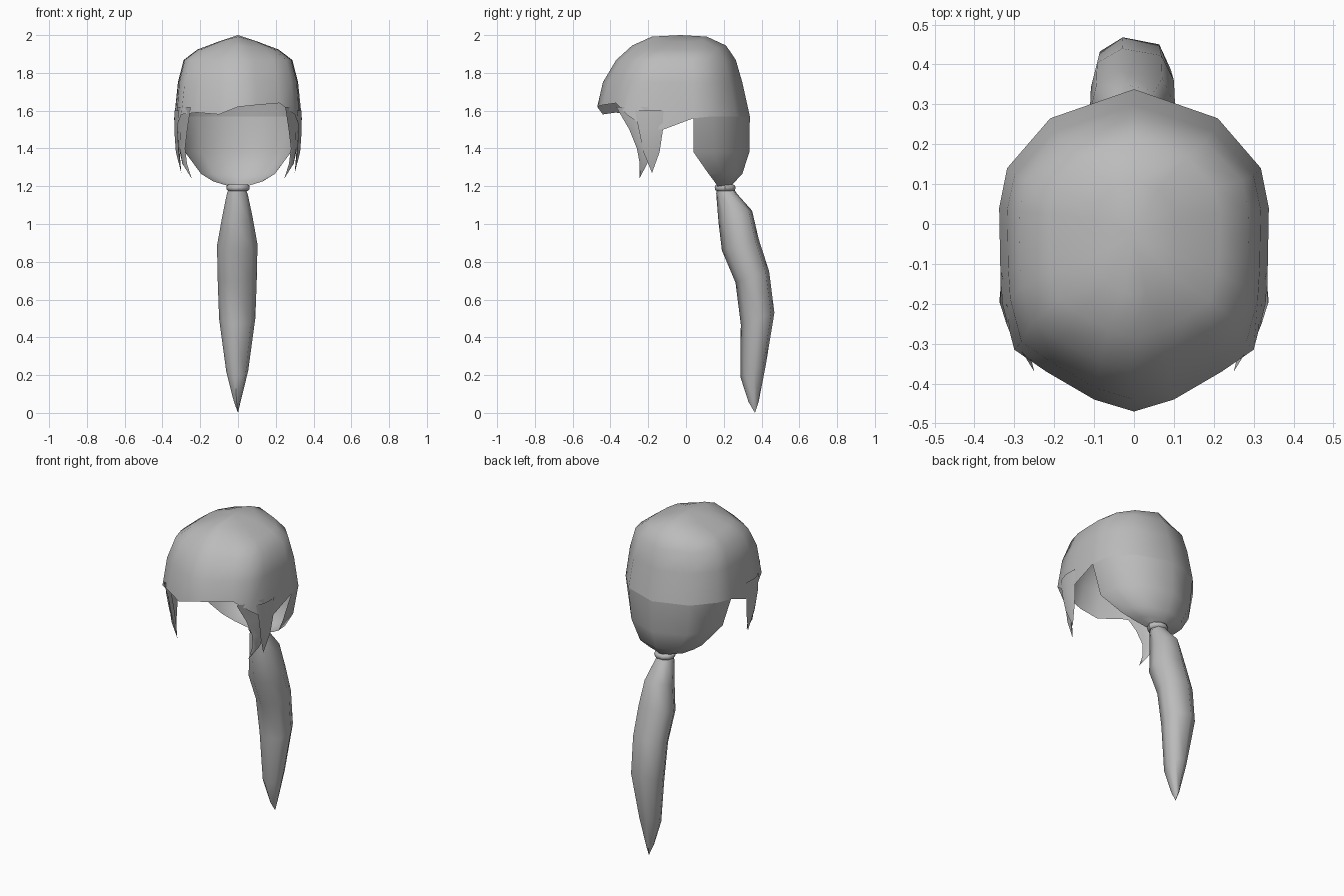
import bpy, bmesh, math

if "Cube" in bpy.data.objects:
    bpy.data.objects.remove(bpy.data.objects["Cube"])

grey = bpy.data.materials.new("hair_grey")
grey.diffuse_color = (0.5, 0.5, 0.5, 1)
grey.use_nodes = True
grey.node_tree.nodes["Principled BSDF"].inputs["Base Color"].default_value = grey.diffuse_color


def make(name, rows, closed=True, angle=50):
    """Skin consecutive rows of points; a one-point row closes as a fan."""
    bm = bmesh.new()
    vs = [[bm.verts.new(p) for p in r] for r in rows]
    for a, b in zip(vs, vs[1:]):
        n = max(len(a), len(b))
        for i in range(n if closed else n - 1):
            j = (i + 1) % n
            quad = [a[i % len(a)], a[j % len(a)], b[j % len(b)], b[i % len(b)]]
            bm.faces.new(list(dict.fromkeys(quad)))
    bmesh.ops.recalc_face_normals(bm, faces=bm.faces)
    me = bpy.data.meshes.new(name)
    bm.to_mesh(me)
    bm.free()
    ob = bpy.data.objects.new(name, me)
    bpy.context.collection.objects.link(ob)
    me.materials.append(grey)
    bpy.ops.object.select_all(action='DESELECT')
    ob.select_set(True)
    bpy.context.view_layer.objects.active = ob
    bpy.ops.object.shade_smooth_by_angle(angle=math.radians(angle))
    return ob


# Cap: rim outline, front to back on the right, then back to front on the left
right = [(0, -.47, 1.62), (.1, -.44, 1.63), (.22, -.37, 1.64), (.30, -.315, 1.58),
         (.33, -.2, 1.5), (.335, -.12, 1.5), (.338, .04, 1.56),
         (.318, .14, 1.57), (.21, .265, 1.57), (0, .338, 1.57)]
left = [(-x, y, z - (.05 if .05 < x < .25 and y < 0 else 0)) for x, y, z in right[1:-1]]
rim = right + left[::-1]


def ring(z, w, front, back, slope=0):
    return [(x * w / .338, y * (front / .47 if y < 0 else back / .338),
             z - slope * abs(x * w / .338)) for x, y, _ in rim]


make("hair_cap", [rim,
                  ring(1.75, .318, .44, .298),
                  ring(1.868, .288, .37, .264),
                  ring(1.945, .215, .285, .212, .1),
                  ring(1.992, .10, .18, .11, .25),
                  [(0, -.03, 2.0)]], angle=60)

# Back panel: hangs from the cap and gathers at the band
back_rows = []
for z, pts in [(None, right[6:]),
               (1.38, [(.28, .04), (.275, .15), (.19, .265), (0, .335)]),
               (1.265, [(.195, .12), (.19, .19), (.13, .265), (0, .298)]),
               (1.225, [(.13, .15), (.12, .2), (.08, .24), (0, .26)]),
               (1.195, [(.03, .17), (.03, .2), (.02, .22), (0, .23)])]:
    half = [(p[0], p[1], z or p[2]) for p in pts]
    back_rows.append(half + [(-x, y, h) for x, y, h in half[-2::-1]])
make("back_hair", back_rows, closed=False)

# Side locks: two thin tapering blades on each side
front_blade = [(1.62, (.25, -.37), (.322, -.2)), (1.5, (.268, -.30), (.322, -.2)),
               (1.4, (.28, -.26), (.312, -.19)), (1.32, (.27, -.245), (.295, -.205)),
               (1.24, (.245, -.247), None)]
rear_blade = [(1.6, (.312, -.27), (.334, -.12)), (1.5, (.32, -.25), (.331, -.122)),
              (1.38, (.314, -.225), (.32, -.14)), (1.27, (.30, -.18), None)]
for side, s in (("right", 1), ("left", -1)):
    for name, blade in (("front", front_blade), ("rear", rear_blade)):
        rows = []
        for z, a, b in blade:
            if b is None:
                rows.append([(s * a[0], a[1], z)])
                continue
            mx, my = (a[0] + b[0]) / 2, (a[1] + b[1]) / 2
            rows.append([(s * a[0], a[1], z), (s * (mx + .012), my - .008, z),
                         (s * b[0], b[1], z), (s * (mx - .008), my + .008, z)])
        make(f"{name}_lock_{side}", rows)

# Hair band: small low-poly ring
band = []
for i in range(11):
    a = math.tau * i / 10
    band.append([(math.cos(a) * (.048 + r), .207 + math.sin(a) * (.044 + r), 1.192 + h)
                 for r, h in ((0, -.018), (.011, -.012), (.014, 0), (.011, .012), (0, .018))])
make("hair_band", band, closed=False)

# Ponytail: angular section swept down a bending path (z, y front, y back, half width)
section = [(-.2, -1), (.75, -.65), (1, .1), (.7, .8), (-.25, 1), (-.85, .6), (-1, -.1), (-.75, -.65)]
tail = [(1.2, .165, .245, .04), (1.16, .16, .27, .055), (1.04, .172, .35, .08),
        (.89, .19, .385, .107), (.72, .262, .44, .104), (.5, .29, .468, .096),
        (.22, .288, .422, .058), (.06, .33, .385, .018)]
rows = [[(-.004 + w * u, (f + b) / 2 + (b - f) / 2 * v, z + .03 * v * (z < 1.1) * (z > .1))
         for u, v in section] for z, f, b, w in tail]
make("ponytail", rows + [[(0, .365, 0)]], angle=60)
